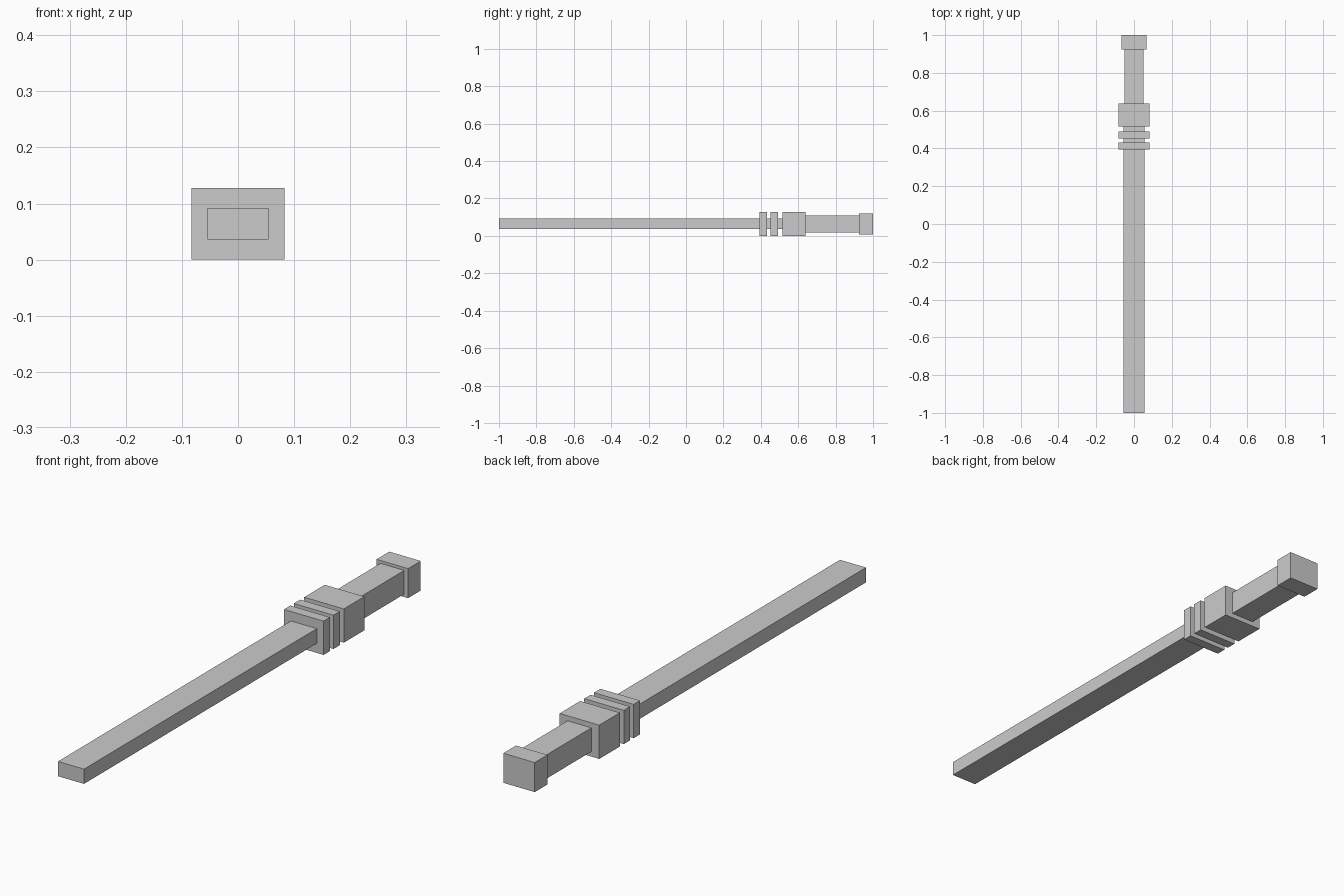
import bpy

default = bpy.data.objects.get("Cube")
if default:
    bpy.data.objects.remove(default, do_unlink=True)

# Single flat material
grey = bpy.data.materials.new("light_grey")
grey.use_nodes = True
colour = (0.6, 0.6, 0.6, 1.0)
grey.diffuse_color = colour
grey.node_tree.nodes["Principled BSDF"].inputs["Base Color"].default_value = colour

AXIS_Z = 0.064  # height of the centre line shared by every part


def block(name, width, height, y_start, y_end):
    """Box centred on the long axis, running from y_start to y_end."""
    bpy.ops.mesh.primitive_cube_add(size=1, location=(0, (y_start + y_end) / 2, AXIS_Z))
    obj = bpy.context.object
    obj.name = name
    obj.scale = (width, y_end - y_start, height)
    bpy.ops.object.transform_apply(location=False, rotation=False, scale=True)
    obj.data.materials.append(grey)
    return obj


# Long flat blade, running back into the guard
block("blade", 0.109, 0.056, -1.0, 0.53)

# Two thin collar rings and the thick guard behind them
block("front_ring", 0.166, 0.128, 0.394, 0.432)
block("rear_ring", 0.166, 0.128, 0.453, 0.491)
block("guard", 0.166, 0.128, 0.515, 0.638)

# Grip and its end cap
block("grip", 0.1, 0.09, 0.63, 0.93)
block("pommel", 0.132, 0.112, 0.924, 1.0)
